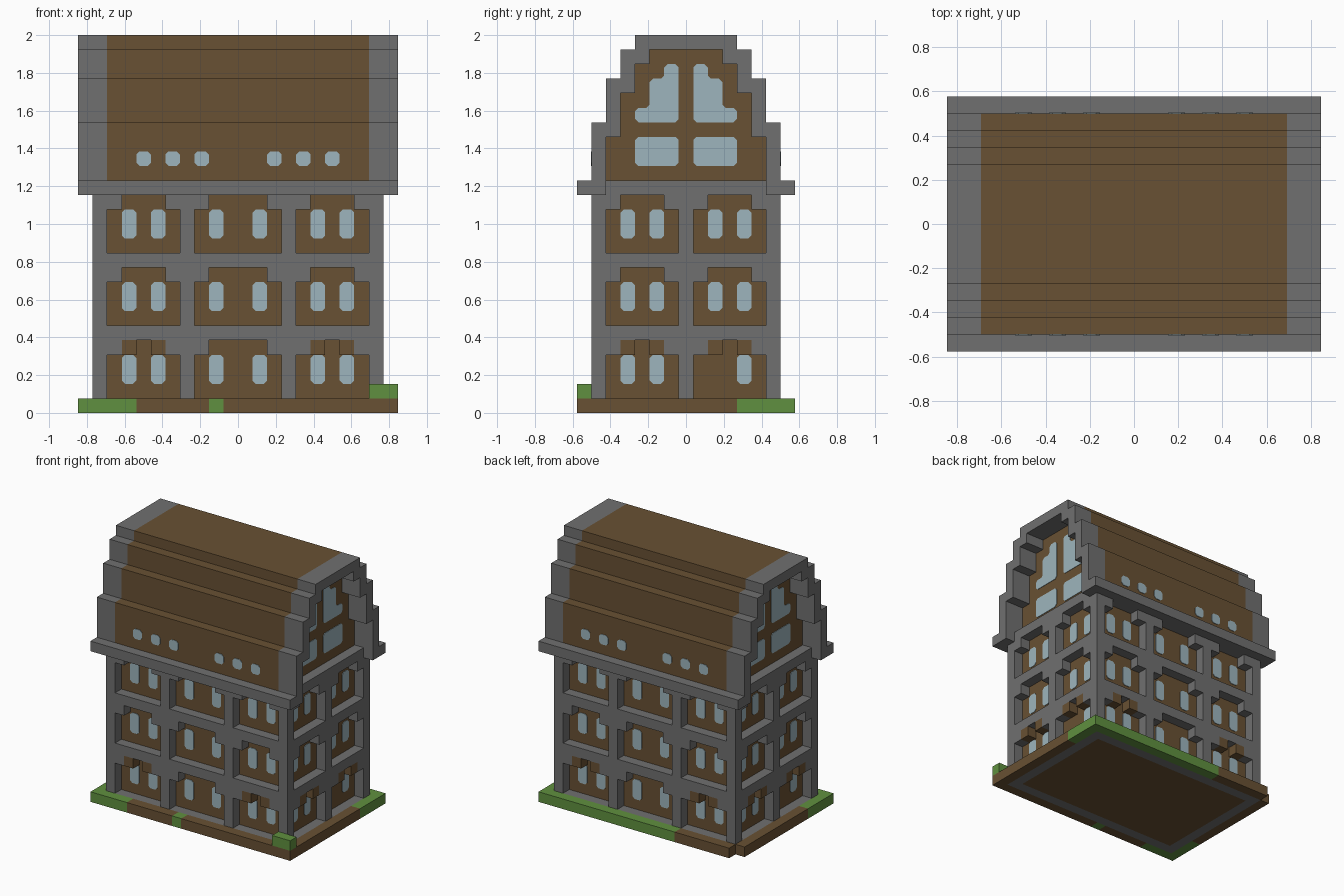
import bpy, bmesh
from mathutils import Vector

U = 2 / 26  # one building block

cube = bpy.data.objects.get("Cube")
if cube:
    bpy.data.objects.remove(cube)


def material(name, rgb):
    m = bpy.data.materials.new(name)
    m.use_nodes = True
    m.diffuse_color = (*rgb, 1)
    m.node_tree.nodes["Principled BSDF"].inputs["Base Color"].default_value = (*rgb, 1)
    return m


STONE = material("grey stone", (0.16, 0.16, 0.16))
BROWN = material("brown timber", (0.14, 0.082, 0.033))
GLASS = material("pale blue glass", (0.34, 0.46, 0.51))
GREEN = material("grass green", (0.117, 0.28, 0.05))


def finish(name, bm, mat):
    bmesh.ops.recalc_face_normals(bm, faces=bm.faces)
    mesh = bpy.data.meshes.new(name)
    bm.to_mesh(mesh)
    bm.free()
    mesh.materials.append(mat)
    ob = bpy.data.objects.new(name, mesh)
    bpy.context.collection.objects.link(ob)
    return ob


def box(name, x, y, z, mat):
    bm = bmesh.new()
    bmesh.ops.create_cube(bm, size=1)
    for v in bm.verts:
        v.co = Vector([(r[0] + r[1]) / 2 + c * (r[1] - r[0])
                       for c, r in zip(v.co, (x, y, z))]) * U
    return finish(name, bm, mat)


def prism(name, loops, axis, side, near, far, mat):
    """Extrude flat outlines (later ones may be holes) between two depths on one side."""
    def place(p, z, d):
        return Vector((side * d, side * p, z) if axis == "x" else (-side * p, side * d, z)) * U
    bm = bmesh.new()
    for loop in loops:
        vs = [bm.verts.new(place(p, z, near)) for p, z in loop]
        for i, v in enumerate(vs):
            bm.edges.new((vs[i - 1], v))
    bmesh.ops.triangle_fill(bm, edges=bm.edges[:], use_beauty=True)
    out = bmesh.ops.extrude_face_region(bm, geom=bm.faces[:])["geom"]
    shift = place(0, 0, far) - place(0, 0, near)
    bmesh.ops.translate(bm, vec=shift, verts=[g for g in out if isinstance(g, bmesh.types.BMVert)])
    return finish(name, bm, mat)


def rect(l, r, b, t):
    return [(l, b), (r, b), (r, t), (l, t)]


def opening(l, r, z):
    return [(l, z), (r, z), (r, z + 3), (r - 1, z + 3), (r - 1, z + 4),
            (l + 1, z + 4), (l + 1, z + 3), (l, z + 3)]


def rounded(loop, c=0.22):
    """Clip every corner of an outline."""
    out = []
    for i, p in enumerate(loop):
        p = Vector(p)
        for q in (loop[i - 1], loop[(i + 1) % len(loop)]):
            out.append(tuple(p + (Vector(q) - p).normalized() * c))
    return out


def stepped(levels, base):
    """Symmetric stepped outline, open at the bottom, from +p to -p."""
    half, z = [], base
    for w, top in levels:
        half += [(w, z), (w, top)]
        z = top
    return half + [(-p, h) for p, h in reversed(half)]


def pane(name, loop, axis, side, depth):
    prism(name, [rounded(loop)], axis, side, depth - 0.02, depth + 0.05, GLASS)


# Inner timber walls and the stone storey band under the gables
box("timber_core", (-9, 9), (-5.5, 5.5), (0, 15), BROWN)
box("top_band", (-10, 10), (-5.5, 5.5), (15, 16), STONE)

# Stone outer walls with openings, windows and lintels on all four sides
FLOORS = (1, 6, 11)
WALLS = {
    "y": dict(half=10, depth=5.5, bays=[(-9, -4), (-3, 3), (4, 9)]),
    "x": dict(half=6.5, depth=9, bays=[(-5.5, -0.5), (0.5, 5.5)]),
}
for axis, w in WALLS.items():
    d = w["depth"]
    for side in (-1, 1):
        holes = [opening(l, r, z) for l, r in w["bays"] for z in FLOORS]
        prism("outer_wall", [rect(-w["half"], w["half"], 0, 16)] + holes,
              axis, side, d, d + 1, STONE)
        for l, r in w["bays"]:
            for z in FLOORS:
                for p in (l + 1, r - 2):
                    door = axis == "x" and z == 1 and p == 1.5
                    if not door:
                        pane("window", rect(p, p + 1, z + 1, z + 3), axis, side, d)
                    if z == 1 and r - l == 5:
                        prism("lintel_block", [rect(p, p + 1, z + 3, z + 4)],
                              axis, side, d, d + 1, BROWN)

# Roof: timber body, stone end arches and eaves
OUTER = [(6.5, 20), (5.5, 23), (4.5, 25), (3.5, 26)]
INNER = [(5.5, 19), (4.5, 22), (3.5, 24), (2.5, 25)]
prism("roof_body", [stepped(OUTER, 16)], "x", 1, -9, 9, BROWN)
arch = stepped(OUTER, 16) + stepped(INNER, 16)[::-1]
for side in (-1, 1):
    prism("gable_arch", [arch], "x", side, 9, 11, STONE)
    box("eaves", (-11, 11), sorted((side * 5.5, side * 7.5)), (15, 16), STONE)
    # Roof windows
    for p in (-7, -5, -3, 2, 4, 6):
        pane("roof_window", rect(p, p + 1, 17, 18), "y", side, 6.5)
    # Gable windows
    for s in (-1, 1):
        pane("gable_window_lower", rect(s * 0.5, s * 3.5, 17, 19), "x", side, 9)
        tall = [(0.5, 20), (3.5, 20), (3.5, 21), (2.5, 21), (2.5, 23),
                (1.5, 23), (1.5, 24), (0.5, 24)]
        pane("gable_window_upper", [(s * p, z) for p, z in tall], "x", side, 9)

# Ground border, in lengths of earth and grass
FRONT, BACK, RIGHT, LEFT = (-7.5, -6.5), (6.5, 7.5), (10, 11), (-11, -10)
for x, y, mat in [
    ((-11, -7), FRONT, GREEN), ((-7, -2), FRONT, BROWN),
    ((-2, -1), FRONT, GREEN), ((-1, 11), FRONT, BROWN),
    (RIGHT, (-6.5, 3.5), BROWN), (RIGHT, (3.5, 7.5), GREEN),
    ((-4, 10), BACK, GREEN), ((-10, -4), BACK, BROWN),
    (LEFT, (-6.5, -3.5), GREEN), (LEFT, (-3.5, 6.5), BROWN),
]:
    box("grass_border" if mat is GREEN else "earth_border", x, y, (0, 1), mat)
box("corner_bush", (9, 11), FRONT, (1, 2), GREEN)
